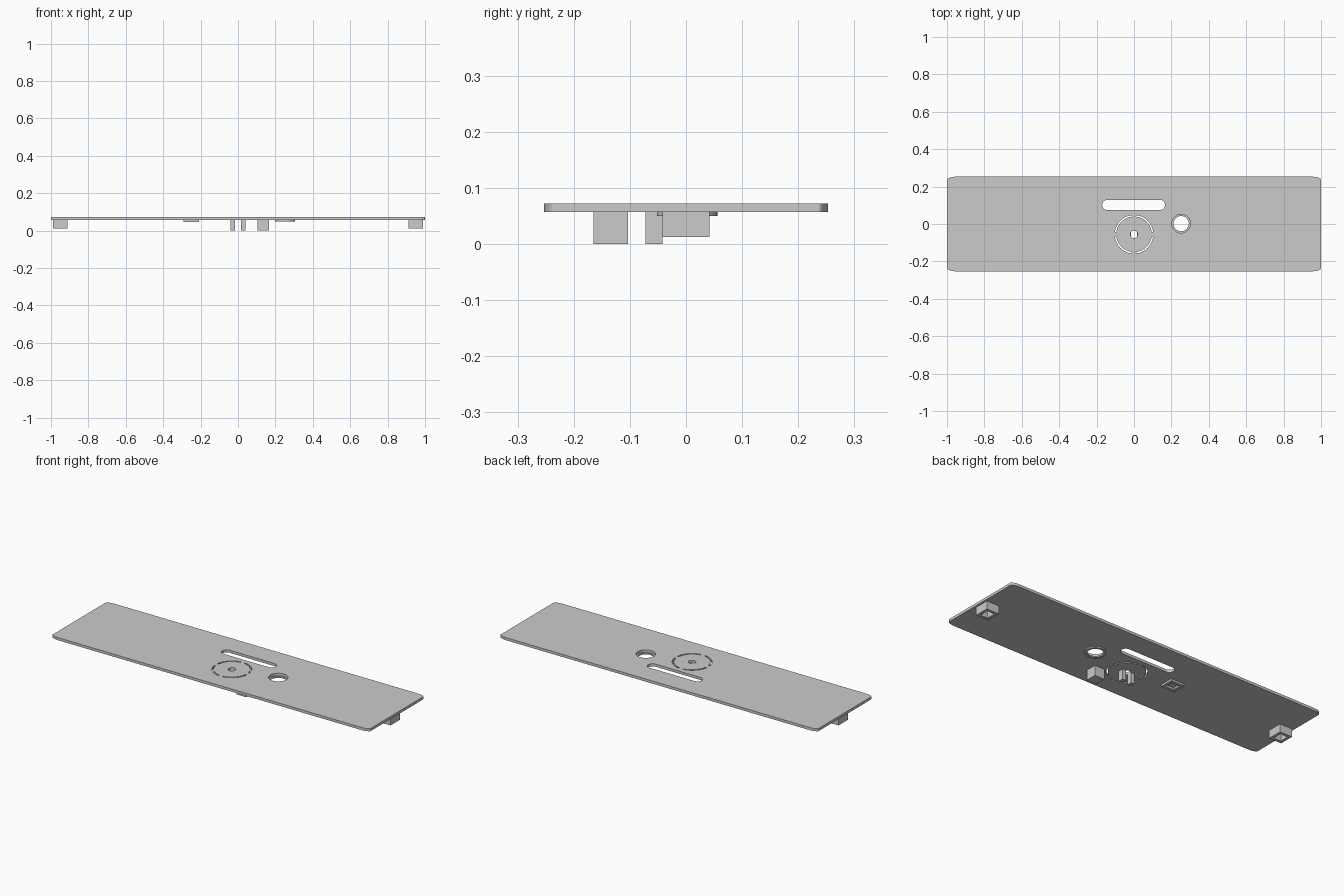
import bpy
from math import sin, cos, pi, radians

cube = bpy.data.objects.get("Cube")
if cube:
    bpy.data.objects.remove(cube, do_unlink=True)

GREY = (0.6, 0.6, 0.6, 1)
grey = bpy.data.materials.new("plain grey")
grey.use_nodes = True
grey.diffuse_color = GREY
grey.node_tree.nodes["Principled BSDF"].inputs["Base Color"].default_value = GREY

UNDER, TOP = 0.057, 0.072


def prism(name, outline, z0, z1):
    """Extrude a counter-clockwise outline between two heights."""
    n = len(outline)
    verts = [(x, y, z) for z in (z0, z1) for x, y in outline]
    faces = [tuple(reversed(range(n))), tuple(range(n, 2 * n))]
    faces += [(i, (i + 1) % n, n + (i + 1) % n, n + i) for i in range(n)]
    mesh = bpy.data.meshes.new(name)
    mesh.from_pydata(verts, [], faces)
    mesh.materials.append(grey)
    ob = bpy.data.objects.new(name, mesh)
    bpy.context.scene.collection.objects.link(ob)
    return ob


def rounded(cx, cy, hx, hy, rx, ry, steps=8):
    """Rectangle with elliptical corners; full radii give a circle or slot."""
    pts = []
    for q, (sx, sy) in enumerate([(1, 1), (-1, 1), (-1, -1), (1, -1)]):
        for i in range(steps + 1):
            a = (q + i / steps) * pi / 2
            p = (cx + sx * (hx - rx) + rx * cos(a), cy + sy * (hy - ry) + ry * sin(a))
            if not pts or abs(p[0] - pts[-1][0]) + abs(p[1] - pts[-1][1]) > 1e-5:
                pts.append(p)
    if abs(pts[0][0] - pts[-1][0]) + abs(pts[0][1] - pts[-1][1]) < 1e-5:
        pts.pop()
    return pts


def circle(cx, cy, r):
    return rounded(cx, cy, r, r, r, r)


def box(cx, cy, hx, hy):
    return [(cx + sx * hx, cy + sy * hy) for sx, sy in [(-1, -1), (1, -1), (1, 1), (-1, 1)]]


def arc(cx, cy, r0, r1, start, end, steps=12):
    angles = [radians(start + (end - start) * i / steps) for i in range(steps + 1)]
    outer = [(cx + r1 * cos(a), cy + r1 * sin(a)) for a in angles]
    inner = [(cx + r0 * cos(a), cy + r0 * sin(a)) for a in reversed(angles)]
    return outer + inner


def cut(ob, outlines, z0=-0.1, z1=0.2):
    """Cut each outline out of the object and bake the result."""
    cutters = []
    for outline in outlines:
        cutter = prism("cutter", outline, z0, z1)
        cutter.hide_render = True
        mod = ob.modifiers.new("cut", 'BOOLEAN')
        mod.operation, mod.solver, mod.object = 'DIFFERENCE', 'EXACT', cutter
        cutters.append(cutter)
    bpy.context.view_layer.update()
    baked = bpy.data.meshes.new_from_object(ob.evaluated_get(bpy.context.evaluated_depsgraph_get()))
    ob.modifiers.clear()
    ob.data = baked
    for cutter in cutters:
        bpy.data.objects.remove(cutter, do_unlink=True)


# Thin cover plate with slot, button hole, centre hole and ring of arc slits
plate = prism("cover_plate", rounded(0, 0, 1, 0.253, 0.05, 0.018), UNDER, TOP)
openings = [rounded(-0.002, 0.102, 0.168, 0.027, 0.027, 0.027),
            circle(0.252, 0.002, 0.05), circle(0, -0.055, 0.02)]
openings += [arc(0, -0.055, 0.095, 0.103, q * 90 + 7, q * 90 + 83) for q in range(4)]
cut(plate, openings)

# Recessed lip under the button hole
lip = prism("hole_lip", circle(0.252, 0.002, 0.054), 0.05, UNDER)
cut(lip, [circle(0.252, 0.002, 0.041)])

# Hollow square sockets: one at each end and a shallow one near the middle
for name, x, hx, hy, z0, wall in [("right_socket", -0.95, 0.039, 0.042, 0.012, 0.016),
                                  ("left_socket", 0.95, 0.039, 0.042, 0.012, 0.016),
                                  ("shallow_socket", -0.25, 0.042, 0.04, 0.046, 0.017)]:
    socket = prism(name, box(x, 0, hx, hy), z0, UNDER)
    cut(socket, [box(x, 0, hx - wall, hy - wall)])

# Support block and the two prongs beside the centre hole
prism("support_block", box(0.136, -0.134, 0.031, 0.031), 0, UNDER)
for side, name in [(-1, "right_prong"), (1, "left_prong")]:
    prism(name, box(side * 0.028, -0.057, 0.011, 0.015), 0, UNDER)
